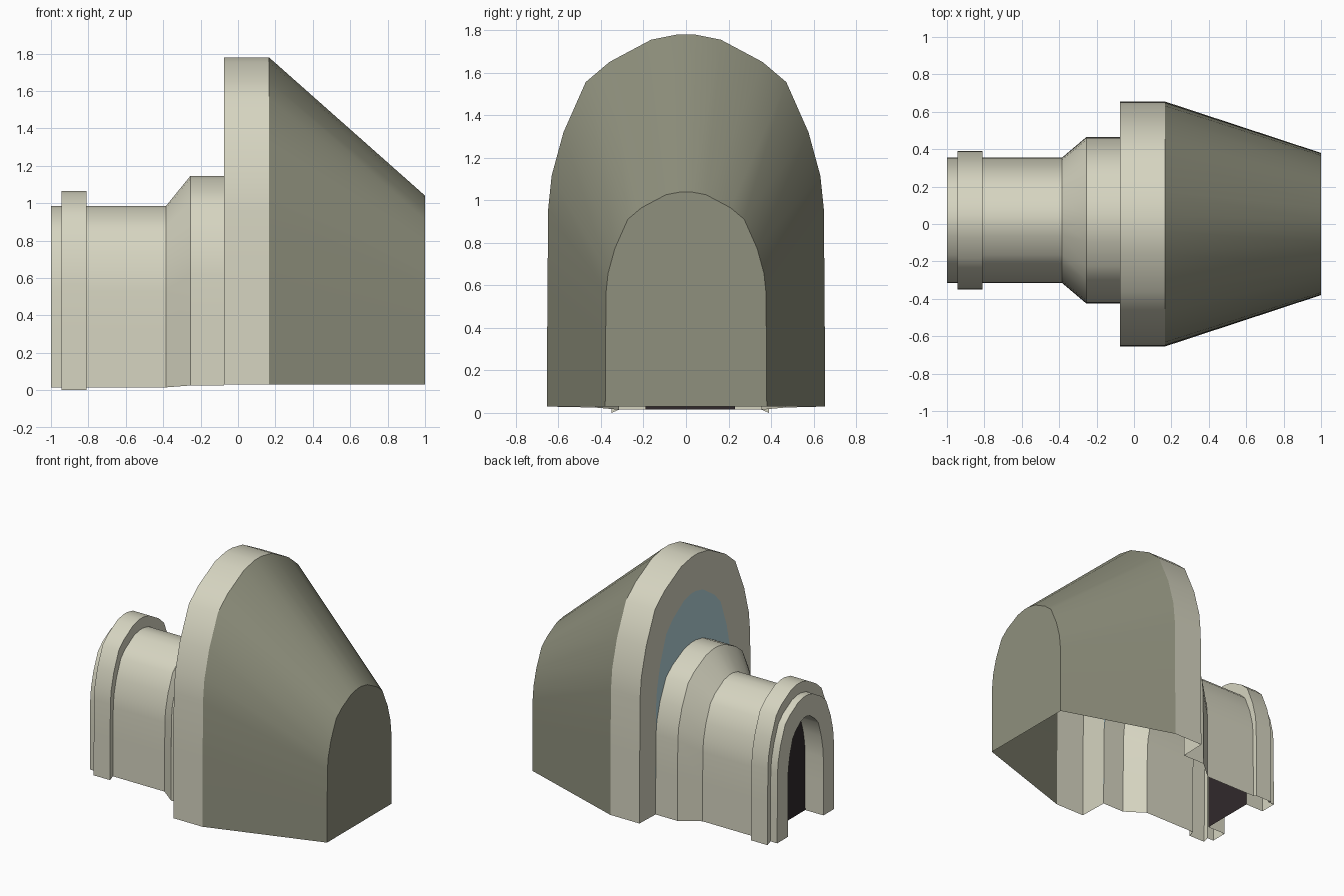
import bpy, bmesh, math

if "Cube" in bpy.data.objects:
    bpy.data.objects.remove(bpy.data.objects["Cube"])

# Arch half-profile: fraction of half width, fraction of height
HALF = [(1, 0), (.995, .3), (.99, .53), (.965, .62), (.88, .737), (.72, .872),
        (.55, .926), (.25, .986), (.06, 1)]
ARCH = HALF + [(-a, b) for a, b in reversed(HALF)]


def material(name, rgb):
    m = bpy.data.materials.new(name)
    m.diffuse_color = (*rgb, 1)
    m.use_nodes = True
    m.node_tree.nodes["Principled BSDF"].inputs["Base Color"].default_value = m.diffuse_color
    return m


cream = material("cream", (.67, .66, .53))
olive = material("olive grey", (.275, .28, .205))
blue = material("pale blue", (.46, .66, .71))
dark = material("near black", (.03, .022, .024))


def loft(name, sections, mat, cap=False):
    """Skin open-bottomed arches; section = x, centre y, half width, bottom z, top z."""
    bm = bmesh.new()
    rows = [[bm.verts.new((x, cy + a * hw, z0 + b * (z1 - z0))) for a, b in ARCH]
            for x, cy, hw, z0, z1 in sections]
    for r, s in zip(rows, rows[1:]):
        for i in range(len(ARCH) - 1):
            bm.faces.new((r[i], r[i + 1], s[i + 1], s[i]))
    if cap:
        bm.faces.new(rows[-1])
    # Arch runs +y to -y over the top, so flip when the loft runs the wrong way
    bm.normal_update()
    if len(rows) > 1:
        f = max(bm.faces, key=lambda f: f.calc_center_median().z)
        if f.normal.z < -.01 or (abs(f.normal.z) < .01 and f.normal.x > .5):
            bmesh.ops.reverse_faces(bm, faces=bm.faces[:])
    elif bm.faces[:][0].normal.x > 0:
        bmesh.ops.reverse_faces(bm, faces=bm.faces[:])
    me = bpy.data.meshes.new(name)
    bm.to_mesh(me)
    bm.free()
    ob = bpy.data.objects.new(name, me)
    bpy.context.collection.objects.link(ob)
    me.materials.append(mat)
    bpy.ops.object.select_all(action='DESELECT')
    ob.select_set(True)
    bpy.context.view_layer.objects.active = ob
    bpy.ops.object.shade_smooth_by_angle(angle=math.radians(30))
    return ob


CY = .02                              # the entrance sits slightly off centre
door = (CY, .21, .015, .83)
tube = (CY, .335, .015, .985)
rim = (CY, .37, 0, 1.065)
collar = (CY, .445, .025, 1.145)
window = (CY, .445, .025, 1.51)
shell = (0, .655, .03, 1.78)

# Entrance: door reveal, front edge, raised rim, tube, flare and collar
loft("entrance", [(-.85, *door), (-1, *door), (-1, *tube), (-.945, *tube),
                  (-.945, *rim), (-.81, *rim), (-.81, *tube), (-.385, *tube),
                  (-.255, *collar), (-.075, *collar)], cream)
# Dark door plane inside the entrance
loft("door", [(-.85, *door)], dark, cap=True)
# Window between the collar and the surrounding wall
loft("window", [(-.075, *collar), (-.075, *window)], blue)
# Front wall and ring
loft("ring", [(-.075, *window), (-.075, *shell), (.165, *shell)], cream)
# Tapered rear body with its flat end
loft("rear_body", [(.165, *shell), (1, 0, .38, .03, 1.04)], olive, cap=True)
